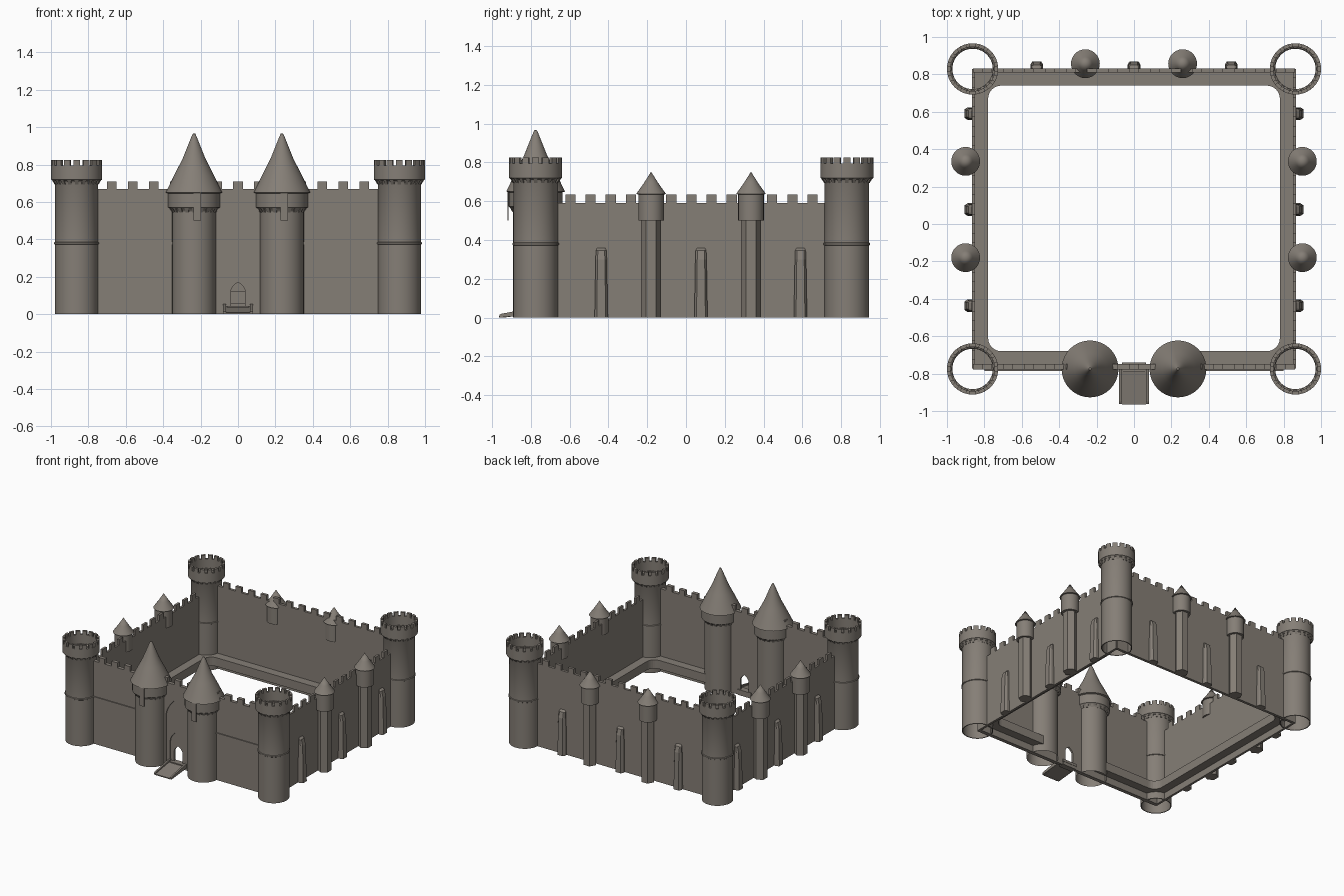
import bpy, bmesh, math
from mathutils import Matrix

if "Cube" in bpy.data.objects:
    bpy.data.objects.remove(bpy.data.objects["Cube"])

stone = bpy.data.materials.new("grey_stone")
stone.diffuse_color = (0.235, 0.21, 0.182, 1)
stone.use_nodes = True
stone.node_tree.nodes["Principled BSDF"].inputs["Base Color"].default_value = stone.diffuse_color


def finish(bm, name, loc=(0, 0, 0), rot=0.0, normals=True):
    if normals:
        bmesh.ops.recalc_face_normals(bm, faces=bm.faces)
    me = bpy.data.meshes.new(name)
    bm.to_mesh(me)
    bm.free()
    me.materials.append(stone)
    ob = bpy.data.objects.new(name, me)
    ob.location = loc
    ob.rotation_euler.z = rot
    bpy.context.collection.objects.link(ob)
    return ob


def lathe(bm, profile, n=40, closed=False, phase=0.0):
    """Revolve (radius, z) points about z."""
    rings = []
    for r, z in profile:
        if r < 1e-5:
            rings.append([bm.verts.new((0, 0, z))] * n)
        else:
            rings.append([bm.verts.new((r * math.cos(phase + 2 * math.pi * i / n),
                                        r * math.sin(phase + 2 * math.pi * i / n), z)) for i in range(n)])
    pairs = list(zip(rings, rings[1:])) + ([(rings[-1], rings[0])] if closed else [])
    for a, b in pairs:
        for i in range(n):
            j = (i + 1) % n
            vs = list(dict.fromkeys([a[i], a[j], b[j], b[i]]))
            bm.faces.new(vs)


def arc_blocks(bm, count, fill, r0, r1, z0, z1, r1_low=None):
    """Ring of evenly spaced curved blocks (merlons, corbels)."""
    r1_low = r1 if r1_low is None else r1_low
    for k in range(count):
        c = 2 * math.pi * k / count
        h = math.pi / count * fill
        cols = []
        for a in (c - h, c, c + h):
            cols.append([bm.verts.new((r * math.cos(a), r * math.sin(a), z))
                         for r, z in ((r0, z0), (r1_low, z0), (r1, z1), (r0, z1))])
        for p, q in zip(cols, cols[1:]):
            for i in range(4):
                bm.faces.new((p[i], q[i], q[(i + 1) % 4], p[(i + 1) % 4]))
        bm.faces.new(cols[0])
        bm.faces.new(cols[-1][::-1])


def prism(name, pts, y0, y1, loc=(0, 0, 0), rot=0.0):
    """Extrude an outline in the xz plane along y."""
    bm = bmesh.new()
    f = bm.faces.new([bm.verts.new((x, y0, z)) for x, z in pts])
    ext = bmesh.ops.extrude_face_region(bm, geom=[f])
    for v in ext["geom"]:
        if isinstance(v, bmesh.types.BMVert):
            v.co.y = y1
    return finish(bm, name, loc, rot)


def box(name, x0, x1, y0, y1, z0, z1):
    return prism(name, [(x0, z0), (x1, z0), (x1, z1), (x0, z1)], y0, y1)


def battlement(half, top, merlon, period, width):
    """Outline of a crenellated wall centred on 0."""
    pts = [(-half, 0), (half, 0), (half, top)]
    n = int((half - width) / period)
    for k in range(n, -n - 1, -1):
        c = k * period
        pts += [(c + width / 2, top), (c + width / 2, merlon), (c - width / 2, merlon), (c - width / 2, top)]
    return pts + [(-half, top)]


def arch(w, z0, spring, apex):
    side = [(w * (1 - (i / 8) ** 1.9), spring + (apex - spring) * i / 8) for i in range(9)]
    return [(-w, z0), (w, z0)] + side + [(-x, z) for x, z in side[-2::-1]]


# curtain walls
front = prism("front_wall", battlement(0.86, 0.67, 0.71, 0.1125, 0.052), -0.778, -0.748)
prism("back_wall", battlement(0.86, 0.67, 0.71, 0.1125, 0.052), 0.81, 0.832)
for s in (-1, 1):
    prism("side_wall", battlement(0.80, 0.59, 0.635, 0.104, 0.052), -0.009, 0.009,
          (s * 0.858, 0.028, 0), math.pi / 2)
    # string course on the front wall
    x0, x1 = sorted((s * 0.24, s * 0.8))
    box("string_course", x0, x1, -0.786, -0.775, 0.374, 0.385)

# gate: stepped pointed recesses and the doorway
for name, pts, y1 in (("outer_arch_cutter", arch(0.1, -0.01, 0.4, 0.564), -0.771),
                      ("inner_arch_cutter", arch(0.068, -0.01, 0.2, 0.297), -0.763),
                      ("doorway_cutter", arch(0.037, 0.045, 0.125, 0.172), -0.7)):
    c = prism(name, pts, -0.85, y1)
    c.hide_render = True
    c.hide_viewport = False
    c.display_type = 'WIRE'
    m = front.modifiers.new(name, 'BOOLEAN')
    m.operation = 'DIFFERENCE'
    m.object = c
    m.solver = 'EXACT'

# entrance ramp with rails and threshold
prism("ramp", [(-0.965, 0), (-0.94, 0), (-0.74, 0.025), (-0.74, 0.045), (-0.965, 0.008)],
      -0.065, 0.065, rot=math.pi / 2)
for s in (-1, 1):
    prism("ramp_rail", [(-0.962, 0), (-0.76, 0.02), (-0.76, 0.056), (-0.95, 0.02), (-0.962, 0.014)],
          s * 0.065, s * 0.079, rot=math.pi / 2)
box("threshold", -0.06, 0.06, -0.79, -0.742, 0, 0.045)

# low ledge along the inside of the walls, rounded corners
inner = []
for cx, cy, a0 in ((-0.71, -0.61, 180), (-0.71, 0.67, 90), (0.71, 0.67, 0), (0.71, -0.61, -90)):
    for i in range(7):
        a = math.radians(a0 + (90 - 15 * i))
        inner.append((cx + 0.07 * math.cos(a), cy + 0.07 * math.sin(a)))
outer = [(0.24, -0.68), (0.24, -0.752), (0.855, -0.752), (0.855, 0.815),
         (-0.855, 0.815), (-0.855, -0.752), (-0.24, -0.752), (-0.24, -0.68)]
bm = bmesh.new()
f = bm.faces.new([bm.verts.new((x, y, 0.055)) for x, y in outer + inner])
ext = bmesh.ops.extrude_face_region(bm, geom=[f])
bmesh.ops.translate(bm, vec=(0, 0, 0.07), verts=[v for v in ext["geom"] if isinstance(v, bmesh.types.BMVert)])
finish(bm, "inner_ledge")

# hollow corner towers with crenellated crowns
for sx in (-1, 1):
    for y in (-0.775, 0.829):
        bm = bmesh.new()
        lathe(bm, [(0.115, 0), (0.115, 0.372), (0.12, 0.375), (0.12, 0.384), (0.115, 0.387), (0.115, 0.7),
                   (0.121, 0.712), (0.137, 0.72), (0.137, 0.795), (0.118, 0.795), (0.118, 0.72),
                   (0.108, 0.71), (0.108, 0)], 40, True)
        arc_blocks(bm, 16, 0.66, 0.118, 0.137, 0.794, 0.825)
        arc_blocks(bm, 20, 0.5, 0.112, 0.135, 0.695, 0.722, 0.118)
        finish(bm, "corner_tower", (sx * 0.863, y, 0))

# gate towers with flared spires
for sx in (-1, 1):
    bm = bmesh.new()
    lathe(bm, [(0.117, 0), (0.117, 0.55), (0.124, 0.562), (0.139, 0.572), (0.139, 0.65)], 40)
    arc_blocks(bm, 20, 0.5, 0.112, 0.136, 0.545, 0.574, 0.12)
    finish(bm, "gate_tower", (sx * 0.235, -0.775, 0))
    bm = bmesh.new()
    lathe(bm, [(0.136, 0.645), (0.152, 0.65), (0.132, 0.69), (0.108, 0.74), (0.085, 0.785), (0.062, 0.83),
               (0.04, 0.885), (0.018, 0.94), (0.007, 0.965), (0, 0.967)], 40)
    finish(bm, "gate_spire", (sx * 0.235, -0.775, 0))
    # hanging plates on the tower fronts
    x = -0.218 if sx < 0 else 0.247
    box("hanging_plate", x - 0.02, x + 0.02, -0.921, -0.915, 0.5, 0.655)


def turret(x, y, rot):
    """Small capped turret on a six-sided shaft."""
    bm = bmesh.new()
    lathe(bm, [(0, 0), (0.052, 0), (0.052, 0.51)], 6)
    finish(bm, "turret_shaft", (x, y, 0), rot)
    bm = bmesh.new()
    lathe(bm, [(0, 0.5), (0.066, 0.5), (0.066, 0.635), (0.077, 0.637), (0.036, 0.695), (0, 0.752)], 28)
    finish(bm, "turret_head", (x, y, 0), rot)


def buttress(x, y, rot):
    """Tapered buttress leaning into the wall; local -y points outwards."""
    bm = bmesh.new()
    rows = []
    for z, w, d, wf in ((0, 0.034, 0.042, 0.023), (0.3, 0.029, 0.034, 0.019),
                        (0.345, 0.027, 0.022, 0.017), (0.358, 0.022, 0.004, 0.014)):
        rows.append([bm.verts.new(p) for p in ((-w, 0.01, z), (-w, -d * 0.6, z), (-wf, -d, z),
                                               (wf, -d, z), (w, -d * 0.6, z), (w, 0.01, z))])
    for a, b in zip(rows, rows[1:]):
        for i in range(6):
            j = (i + 1) % 6
            bm.faces.new((a[i], a[j], b[j], b[i]))
    bm.faces.new(rows[0])
    bm.faces.new(rows[-1])
    finish(bm, "buttress", (x, y, 0), rot)


# turrets and buttresses on the sides and back
for s in (-1, 1):
    for y in (-0.18, 0.335):
        turret(s * 0.9, y, math.pi / 2)
    for y in (-0.437, 0.077, 0.59):
        buttress(s * 0.864, y, s * math.pi / 2)
    turret(s * 0.26, 0.857, 0)
for x in (-0.52, 0, 0.52):
    buttress(x, 0.828, math.pi)

# smooth round parts, keep edges crisp
bpy.context.view_layer.update()
for ob in bpy.data.objects:
    ob.select_set(ob.name.startswith(("corner_tower", "gate_", "turret_head")))
    if ob.select_get():
        bpy.context.view_layer.objects.active = ob
bpy.ops.object.shade_smooth_by_angle(angle=math.radians(30))
